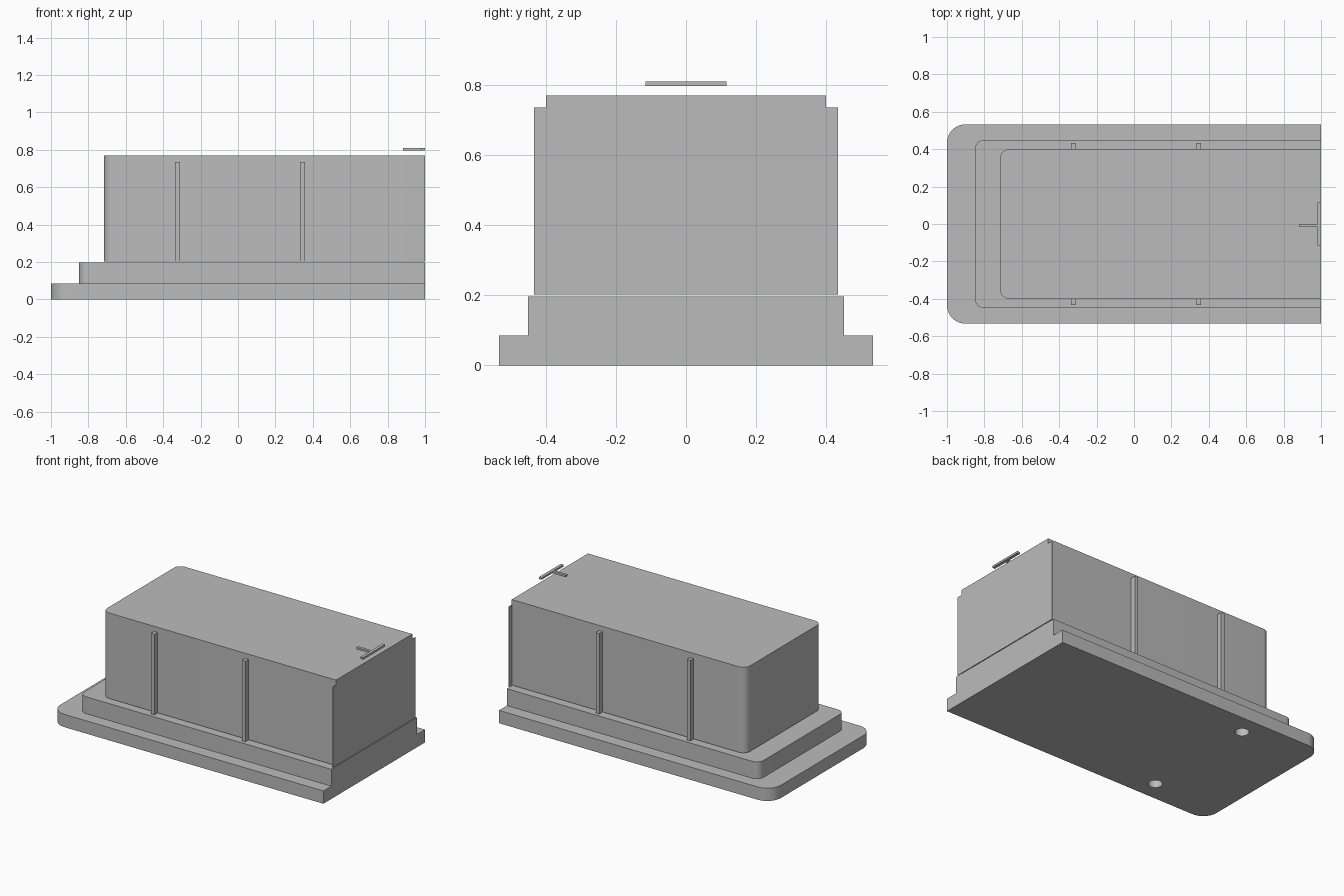
import bpy, bmesh
from math import sin, cos, pi

cube = bpy.data.objects.get("Cube")
if cube:
    bpy.data.objects.remove(cube, do_unlink=True)

grey = bpy.data.materials.new("plain_grey")
grey.use_nodes = True
colour = (0.5, 0.5, 0.5, 1)
grey.diffuse_color = colour
grey.node_tree.nodes["Principled BSDF"].inputs["Base Color"].default_value = colour


def prism(name, outline, z0, z1):
    """Extrude a flat outline from z0 up to z1."""
    bm = bmesh.new()
    base = bm.faces.new([bm.verts.new((x, y, z0)) for x, y in outline])
    top = bmesh.ops.extrude_face_region(bm, geom=[base])["geom"]
    verts = [v for v in top if isinstance(v, bmesh.types.BMVert)]
    bmesh.ops.translate(bm, verts=verts, vec=(0, 0, z1 - z0))
    bmesh.ops.recalc_face_normals(bm, faces=bm.faces)
    mesh = bpy.data.meshes.new(name)
    bm.to_mesh(mesh)
    bm.free()
    mesh.materials.append(grey)
    obj = bpy.data.objects.new(name, mesh)
    bpy.context.collection.objects.link(obj)
    return obj


def arc(cx, cy, r, start, end, steps):
    angles = [start + (end - start) * i / steps for i in range(steps + 1)]
    return [(cx + r * cos(a), cy + r * sin(a)) for a in angles]


def tier(name, left, half_width, radius, z0, z1):
    """Slab with a square end at x = 1 and rounded corners at the other end."""
    cx, cy = left + radius, half_width - radius
    outline = [(1, -half_width), (1, half_width)]
    outline += arc(cx, cy, radius, pi / 2, pi, 12)
    outline += arc(cx, -cy, radius, pi, 1.5 * pi, 12)
    return prism(name, outline, z0, z1)


def box(name, x0, x1, y0, y1, z0, z1):
    return prism(name, [(x0, y0), (x1, y0), (x1, y1), (x0, y1)], z0, z1)


def smooth(obj):
    bpy.ops.object.select_all(action="DESELECT")
    obj.select_set(True)
    bpy.context.view_layer.objects.active = obj
    bpy.ops.object.shade_smooth_by_angle()


# Stepped plinth and main block, with a fine gap beneath the block
base = tier("base_flange", -1, 0.533, 0.1, 0, 0.085)
step = tier("plinth_step", -0.85, 0.45, 0.05, 0.085, 0.197)
block = tier("main_block", -0.716, 0.4, 0.05, 0.202, 0.77)

# Fixing holes in the underside, closed above by the plinth step
for side in (-1, 1):
    hole = arc(-0.5, side * 0.4, 0.043, 0, 2 * pi, 32)[:-1]
    cutter = prism("hole_cutter", hole, -0.05, 0.15)
    cutter.hide_render = True
    cut = base.modifiers.new("fixing_hole", "BOOLEAN")
    cut.operation = "DIFFERENCE"
    cut.object = cutter
    bpy.context.view_layer.objects.active = base
    bpy.ops.object.modifier_apply(modifier=cut.name)
    bpy.data.objects.remove(cutter, do_unlink=True)

for obj in (base, step, block):
    smooth(obj)

# Upright ribs on both long sides, the last one cut off at the square end
for side, word in ((-1, "front"), (1, "back")):
    for i, x in enumerate((-0.323, 0.345, 1.009)):
        y0, y1 = sorted((side * 0.4, side * 0.434))
        box(f"{word}_rib_{i + 1}", x - 0.0125, min(x + 0.0125, 1), y0, y1, 0.202, 0.736)

# Floating marker above the square end
box("marker_bar", 0.98, 1, -0.115, 0.115, 0.797, 0.81)
box("marker_stem", 0.883, 0.98, -0.017, 0.001, 0.797, 0.81)
